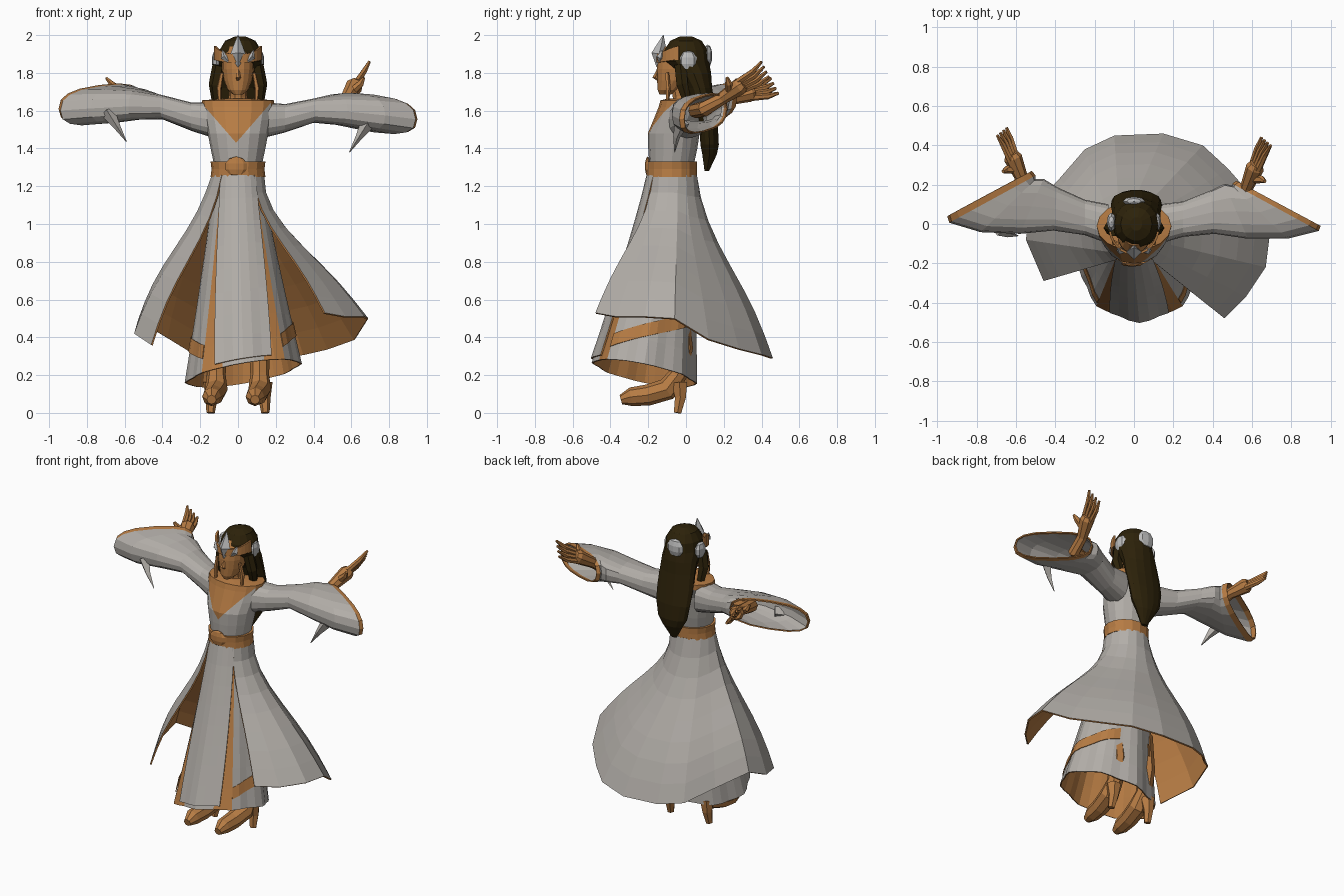
import bpy, bmesh, math
from mathutils import Vector as V

if "Cube" in bpy.data.objects:
    bpy.data.objects.remove(bpy.data.objects["Cube"])


def material(name, rgb):
    m = bpy.data.materials.new(name)
    m.use_nodes = True
    m.diffuse_color = (*rgb, 1)
    m.node_tree.nodes["Principled BSDF"].inputs["Base Color"].default_value = (*rgb, 1)
    return m


CLOTH = material("pale grey cloth", (0.45, 0.425, 0.395))
TAN = material("warm tan", (0.47, 0.2, 0.057))
HAIR = material("dark brown hair", (0.026, 0.016, 0.003))
SILVER = material("silver", (0.5, 0.5, 0.5))


def finish(name, bm, mats):
    me = bpy.data.meshes.new(name)
    bm.to_mesh(me)
    bm.free()
    for m in mats:
        me.materials.append(m)
    ob = bpy.data.objects.new(name, me)
    bpy.context.collection.objects.link(ob)
    return ob


def loft(name, rings, mats, rule=None, closed=True, cap=False, flip=False, solid=0, inner=0):
    """Skin a list of point rings; rule(row, column) picks the material."""
    bm = bmesh.new()
    rows = [[bm.verts.new(p) for p in ring] for ring in rings]
    n = len(rows[0])
    for r in range(len(rows) - 1):
        for c in range(n if closed else n - 1):
            d = (c + 1) % n
            q = [rows[r][c], rows[r + 1][c], rows[r + 1][d], rows[r][d]]
            f = bm.faces.new(q[::-1] if flip else q)
            f.material_index = rule(r, c) if rule else 0
    if cap:
        bm.faces.new(rows[0])
        bm.faces.new(rows[-1])
        bmesh.ops.recalc_face_normals(bm, faces=bm.faces)
    ob = finish(name, bm, mats)
    if solid:
        mod = ob.modifiers.new("thickness", 'SOLIDIFY')
        mod.thickness = solid
        mod.offset = -1
        mod.material_offset = inner
        mod.material_offset_rim = 1
    return ob


def oval(z, cy, rx, ry, n=16, cx=0):
    return [V((cx + rx * math.cos(t), cy + ry * math.sin(t), z))
            for t in (2 * math.pi * i / n for i in range(n))]


def tube(name, pts, radii, mat, n=8):
    """Tapered limb through the given points."""
    pts = [V(p) for p in pts]
    span = pts[-1] - pts[0]
    ref = V((0, 0, 0))
    ref[min(range(3), key=lambda k: abs(span[k]))] = 1
    rings = []
    for i, p in enumerate(pts):
        d = (pts[min(i + 1, len(pts) - 1)] - pts[max(i - 1, 0)]).normalized()
        u = (ref - d * d.dot(ref)).normalized()
        v = d.cross(u)
        rings.append([p + radii[i] * (u * math.cos(2 * math.pi * k / n) + v * math.sin(2 * math.pi * k / n))
                      for k in range(n)])
    return loft(name, rings, [mat], cap=True)


def ball(name, centre, size, mat, segs=8, rings=5):
    bm = bmesh.new()
    bmesh.ops.create_uvsphere(bm, u_segments=segs, v_segments=rings, radius=1)
    bmesh.ops.scale(bm, vec=size, verts=bm.verts)
    bmesh.ops.translate(bm, vec=centre, verts=bm.verts)
    return finish(name, bm, [mat])


# Bodice with the V neckline cut into its front
body = [(1.24, -.075, .125, .12), (1.33, -.075, .13, .12), (1.4, -.07, .145, .13),
        (1.48, -.065, .16, .137), (1.55, -.045, .175, .128), (1.62, -.015, .19, .13),
        (1.655, -.01, .19, .125), (1.665, -.03, .06, .06)]
bodice = loft("bodice", [oval(*r) for r in body], [CLOTH, TAN], cap=True)
bm = bmesh.new()
bm.from_mesh(bodice.data)
for s in (-1, 1):
    bmesh.ops.bisect_plane(bm, geom=bm.verts[:] + bm.edges[:] + bm.faces[:],
                           plane_co=(-.01, 0, 1.43), plane_no=(s * 1.15, 0, -1))
for f in bm.faces:
    c = f.calc_center_median()
    neckline = 1.43 + abs(c.x + .01) * 1.15
    f.material_index = int((c.y < 0 and c.z > neckline) or c.z > 1.63)
bm.to_mesh(bodice.data)
bm.free()

# Belt and buckle
loft("belt", [oval(z, -.075, rx, .134) for z, rx in ((1.33, .145), (1.29, .14), (1.25, .145))], [TAN], cap=True)
ball("buckle", (-.01, -.202, 1.305), (.06, .016, .052), TAN)


# Inner skirt: waist oval flowing forward to a tilted hem
def inner_skirt(angle, s, grow=0):
    c, n = math.cos(angle), math.sin(angle)
    f = s ** 1.1
    fold = 1 + .035 * f * math.cos(8 * angle)
    rx, ry = .125 + .175 * f + grow, .122 + .148 * f + grow
    return V((.028 * f + rx * fold * c, -.075 - .145 * f + ry * fold * n,
              1.26 + s * (-1.05 - .055 * n + .05 * c)))


COLS, ROWS = 32, 8
angles = [-math.pi / 2 + 2 * math.pi * i / COLS for i in range(COLS)]
loft("inner_skirt", [[inner_skirt(a, r / ROWS) for a in angles] for r in range(ROWS + 1)], [CLOTH, TAN],
     rule=lambda r, c: int(c in (2, 3, 28, 29)), solid=.008, inner=1)

# Front panel lying over the inner skirt
panel = []
for r in range(ROWS + 1):
    half = math.radians(43 - 13 * r / ROWS)
    panel.append([inner_skirt(-math.pi / 2 + half * k / 3, r / ROWS * .975, .012) for k in range(-3, 4)])
loft("front_panel", panel, [CLOTH, TAN], closed=False, solid=.008)

# Slanting ribbons sewn on the sides of the inner skirt
for side, s in (("left", 1), ("right", -1)):
    ribbon = []
    for width in (0, .07):
        row = []
        for k in range(13):
            a = math.radians(-45 + 9 * k)
            row.append(inner_skirt(a if s > 0 else math.pi - a, .86 - .016 * k + width, .007))
        ribbon.append(row)
    loft(side + "_ribbon", ribbon, [TAN, TAN], closed=False, flip=s < 0, solid=.004)

# Overskirt, open at the front, bell-shaped with a windswept hem
hem = [(.46, -.48, .53), (.57, -.37, .51), (.67, -.22, .51), (.69, -.06, .5), (.62, .12, .39), (.48, .28, .34),
       (.35, .4, .31), (.15, .46, .29), (-.1, .45, .3), (-.25, .38, .32), (-.38, .23, .4),
       (-.53, .08, .49), (-.55, -.08, .42), (-.46, -.29, .36)]
over = []
for r in range(ROWS + 1):
    s, ring = r / ROWS, []
    for i, h in enumerate(hem):
        a = math.radians(-52 + 284 * i / (len(hem) - 1))
        w = V((.14 * math.cos(a), -.075 + .135 * math.sin(a), 1.26))
        p = w.lerp(V(h), s ** (1.2 + .2 * math.cos(a)) - .05 * math.sin(2 * math.pi * s))
        p.z = w.z + (h[2] - w.z) * s
        ring.append(p)
    over.append(ring)
loft("overskirt", over, [CLOTH, TAN], closed=False, solid=.01, inner=1)


def blunt(v):
    """Square off an oval a little."""
    return math.copysign(abs(v) ** .75, v)


# Wide sleeves: centre, back-pointing axis and half height of each oval
sleeve = [((.13, 0, 1.55), (0, .1, 0), .095), ((.25, .025, 1.56), (0, .09, 0), .075),
          ((.4, .06, 1.6), (-.01, .11, 0), .064), ((.52, .065, 1.605), (-.06, .14, .01), .08),
          ((.64, .06, 1.595), (-.14, .135, .02), .095), ((.72, .085, 1.585), (-.22, .12, .03), .1),
          ((.735, .105, 1.585), (-.215, .115, .03), .096)]
for side, s, lift, back in (("left", 1, 0, 0), ("right", -1, .055, .05)):
    rings = []
    for k, (c, a, h) in enumerate(sleeve):
        grow = k / (len(sleeve) - 1)
        c = V((c[0] * s, c[1] + back * grow, c[2] + lift * grow))
        a = V((a[0] * s, a[1], a[2]))
        rings.append([c + a * blunt(math.cos(t)) + V((0, 0, h)) * blunt(math.sin(t))
                      for t in (2 * math.pi * i / 16 for i in range(16))])
    loft(side + "_sleeve", rings, [CLOTH, TAN], rule=lambda r, c: int(r == len(sleeve) - 2),
         flip=s > 0, solid=.008)
    tube(side + "_sleeve_point", [(s * .69, -.02, 1.54 + lift), (s * .64, -.05, 1.46 + lift), (s * .59, -.06, 1.38 + lift)],
         [.04, .018, .002], CLOTH, 4)

    # Forearm, palm and splayed fingers
    wrist = V((s * .575, .19 + back, 1.665))
    tips = V((s * .672, .42 + back, 1.82 - lift * 1.6))
    palm = wrist.lerp(tips, .42)
    tube(side + "_forearm", [(s * .4, .05, 1.6), (s * .56, .1, 1.61 + lift / 2), wrist, palm, palm.lerp(tips, .15)],
         [.04, .042, .034, .047, .035], TAN)
    for k in range(4):
        spread = V((s * -.012, .01, -.02)) * (k - 1.5)
        base, tip = palm + spread * .8, tips + spread * 1.3
        tube(f"{side}_finger_{k + 1}", [base, base.lerp(tip, .55) + V((0, .008, -.006)), tip], [.018, .016, .008], TAN, 6)
    tube(side + "_thumb", [wrist.lerp(palm, .4), palm + V((s * .035, -.06, .015)), palm + V((s * .05, -.07, .045))],
         [.024, .019, .009], TAN, 6)

    # Heeled boot
    x = s * .115
    toe = x - .025
    tube(side + "_boot", [(toe, -.345, .07), (toe, -.29, .085), (x - .015, -.2, .095), (x, -.1, .125),
                          (x, -.045, .2), (x, -.015, .34), (x, -.05, .6)],
         [.025, .05, .056, .06, .05, .052, .06], TAN)
    tube(side + "_boot_heel", [(x + .02 * s, -.035, .16), (x + .025 * s, -.03, .08), (x + .03 * s, -.045, 0)],
         [.048, .033, .022], TAN, 6)

    # Hair lock, ear pendant and side ornament
    tube(side + "_hair_lock", [(s * .1, -.03, 1.84), (s * .12, -.02, 1.74), (s * .11, .02, 1.6)],
         [.035, .035, .02], HAIR, 6)
    tube(side + "_pendant", [(s * .085, -.1, 1.8), (s * .1, -.095, 1.72), (s * .095, -.1, 1.61)],
         [.01, .014, .007], TAN, 5)
    ball(side + "_ornament", (s * .115, .01, 1.865), (.025, .05, .055), SILVER)
    tube(side + "_brow_gem", [(s * .05, -.14, 1.86), (s * .072, -.135, 1.885), (s * .082, -.125, 1.92)],
         [.008, .02, .003], SILVER, 4)

# Neck, face and nose
tube("neck", [(0, -.01, 1.62), (0, -.025, 1.68), (0, -.04, 1.77)], [.065, .048, .05], TAN, 10)
head = [(1.685, -.11, .025, .03), (1.71, -.09, .055, .06), (1.76, -.065, .075, .088), (1.82, -.055, .085, .1),
        (1.88, -.05, .085, .1), (1.94, -.03, .06, .08)]
loft("face", [oval(*r) for r in head], [TAN], cap=True)
tube("nose", [(0, -.145, 1.825), (0, -.163, 1.775), (0, -.145, 1.762)], [.006, .015, .008], TAN, 5)

# Long hair falling down the back to a point
hair = [(1.992, .0, .03, .035), (1.97, 0, .08, .085), (1.92, 0, .11, .118), (1.86, 0, .12, .125),
        (1.8, .04, .122, .095), (1.72, .07, .125, .07), (1.62, .095, .13, .06), (1.52, .12, .125, .05),
        (1.42, .125, .105, .05), (1.37, .125, .075, .04), (1.28, .11, .02, .012)]
loft("hair", [oval(*r, 14, .012) for r in hair], [HAIR], cap=True)

# Circlet rising at the temples, with its gem and back ornament
arc = [math.radians(190 + 10 * i) for i in range(17)]
circlet = [[V((.13 * math.cos(t), -.015 + .142 * math.sin(t), z + rise * abs(math.cos(t)) ** 3)) for t in arc]
           for z, rise in ((1.9, .045), (1.855, .015))]
loft("circlet", circlet, [TAN, TAN], closed=False, solid=.012)
tube("crown_gem", [(0, -.15, 1.83), (0, -.143, 1.9), (0, -.132, 1.94), (0, -.12, 2)],
     [.006, .04, .026, .002], SILVER, 4)
ball("back_ornament", (.0, .115, 1.89), (.06, .025, .06), SILVER)
